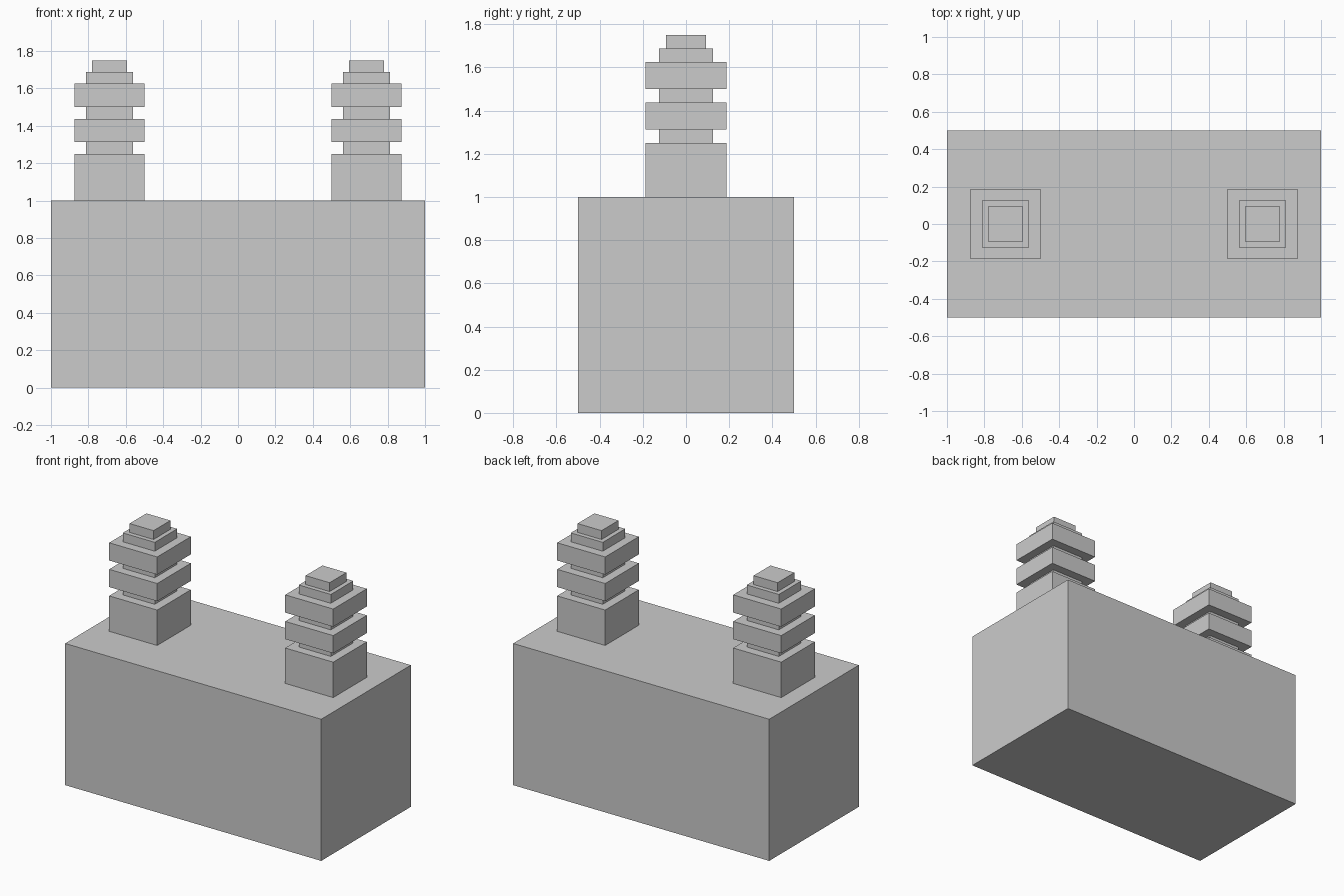
import bpy, bmesh

if "Cube" in bpy.data.objects:
    bpy.data.objects.remove(bpy.data.objects["Cube"])


def stepped_tower(name, cx, z, steps):
    """Closed square tower built from (width, height) steps, bottom to top."""
    bm = bmesh.new()
    rings = []
    for width, height in steps:
        h = width / 2
        for level in (z, z + height):
            rings.append([bm.verts.new((cx + sx * h, sy * h, level))
                          for sx, sy in ((-1, -1), (1, -1), (1, 1), (-1, 1))])
        z += height
    for low, high in zip(rings, rings[1:]):
        for i in range(4):
            j = (i + 1) % 4
            bm.faces.new((low[i], low[j], high[j], high[i]))
    bm.faces.new(rings[0][::-1])
    bm.faces.new(rings[-1])
    bmesh.ops.recalc_face_normals(bm, faces=bm.faces[:])
    mesh = bpy.data.meshes.new(name)
    bm.to_mesh(mesh)
    bm.free()
    obj = bpy.data.objects.new(name, mesh)
    bpy.context.collection.objects.link(obj)
    return obj


# Main block
bpy.ops.mesh.primitive_cube_add(size=1, location=(0, 0, 0.5))
body = bpy.context.object
body.name = "body_block"
body.scale = (2, 1, 1)

# Ribbed posts: base, neck, rib, neck, rib, collar, cap
RIB, NECK, CAP = 0.375, 0.25, 0.1875
steps = [(RIB, 0.25), (NECK, 0.0625), (RIB, 0.125), (NECK, 0.0625),
         (RIB, 0.125), (NECK, 0.0625), (CAP, 0.0625)]
for side, x in (("left", -0.6875), ("right", 0.6875)):
    stepped_tower(side + "_ribbed_post", x, 1.0, steps)
